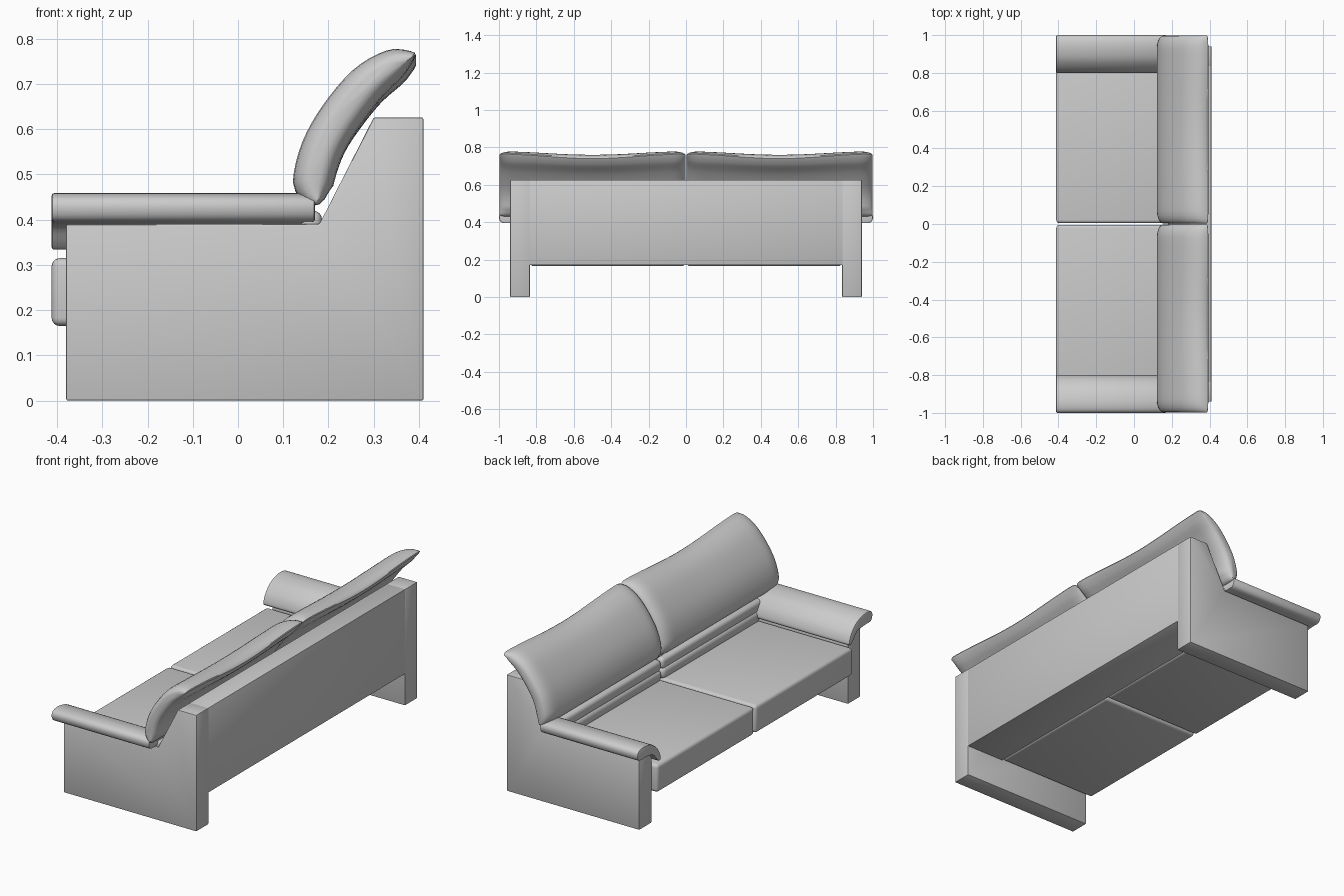
import bpy, bmesh, math
from mathutils import Vector

cube = bpy.data.objects.get("Cube")
if cube:
    bpy.data.objects.remove(cube, do_unlink=True)

grey = bpy.data.materials.new("neutral grey")
grey.use_nodes = True
COLOUR = (0.6, 0.6, 0.6, 1)
grey.diffuse_color = COLOUR
grey.node_tree.nodes["Principled BSDF"].inputs["Base Color"].default_value = COLOUR


def loft(name, rings, bevel=0.0, segments=2):
    """Skin a list of closed rings, cap both ends and soften the edges."""
    bm = bmesh.new()
    loops = [[bm.verts.new(p) for p in ring] for ring in rings]
    n = len(loops[0])
    for a, b in zip(loops, loops[1:]):
        for i in range(n):
            j = (i + 1) % n
            bm.faces.new((a[i], a[j], b[j], b[i]))
    bm.faces.new(loops[0])
    bm.faces.new(loops[-1])
    bmesh.ops.recalc_face_normals(bm, faces=bm.faces)
    mesh = bpy.data.meshes.new(name)
    bm.to_mesh(mesh)
    bm.free()
    mesh.materials.append(grey)
    ob = bpy.data.objects.new(name, mesh)
    bpy.context.collection.objects.link(ob)
    bpy.ops.object.select_all(action="DESELECT")
    ob.select_set(True)
    bpy.context.view_layer.objects.active = ob
    if bevel:
        mod = ob.modifiers.new("soft edges", "BEVEL")
        mod.width, mod.segments = bevel, segments
        mod.limit_method, mod.angle_limit = "ANGLE", math.radians(30)
        bpy.ops.object.modifier_apply(modifier=mod.name)
    bpy.ops.object.shade_smooth_by_angle(angle=math.radians(40))
    return ob


def prism_y(name, xz, y0, y1, bevel, segments=2):
    return loft(name, [[(x, y, z) for x, z in xz] for y in (y0, y1)], bevel, segments)


def box_xz(x0, x1, z0, z1):
    return [(x0, z0), (x1, z0), (x1, z1), (x0, z1)]


def smooth_path(points, steps, closed=False):
    """Catmull-Rom curve through the points."""
    pts = [Vector(p) for p in points]
    n = len(pts)
    pick = (lambda i: pts[i % n]) if closed else (lambda i: pts[min(max(i, 0), n - 1)])
    out = []
    for i in range(n if closed else n - 1):
        a, b, c, d = (pick(i + k) for k in (-1, 0, 1, 2))
        for s in range(steps):
            t = s / steps
            out.append(0.5 * (2 * b + (c - a) * t + (2 * a - 5 * b + 4 * c - d) * t ** 2
                              + (3 * b - a - 3 * c + d) * t ** 3))
    return out if closed else out + [pts[-1]]


# Frame: two end panels and the sloping back between them
SIDE = [(-0.38, 0), (0.41, 0), (0.41, 0.626), (0.30, 0.626), (0.18, 0.39), (-0.38, 0.39)]
BACK = [(0.18, 0.17), (0.41, 0.17), (0.41, 0.626), (0.30, 0.626), (0.18, 0.39)]
prism_y("back_frame", BACK, -0.84, 0.84, 0.004)

# Draped arm pad section (y, z): thick outer lip, curling down on the inside
ARM = smooth_path([(1.0, 0.428), (0.985, 0.452), (0.935, 0.458), (0.87, 0.44), (0.82, 0.395),
                   (0.80, 0.345), (0.815, 0.334), (0.835, 0.35), (0.87, 0.386), (0.93, 0.395),
                   (0.985, 0.398)], 4, closed=True)

# Back cushion centre line (x, z) and half thickness along it
SPINE = smooth_path([(0.172, 0.432), (0.166, 0.48), (0.186, 0.555), (0.225, 0.625),
                     (0.285, 0.70), (0.345, 0.745), (0.392, 0.767)], 4)


def half_thickness(s):
    return 0.047 * (1 - abs(2 * s - 0.8) ** 3 / 2.4) * min(1, math.sqrt(max(0, s * 6 + 0.04)),
                                                          math.sqrt((1 - s) * 7 + 0.05))


def cushion_ring(t, side):
    """One section of the back cushion, t running from the inner to the outer end."""
    edge = min(t, 1 - t)
    fat = 0.25 + 0.75 * math.sqrt(1 - (1 - min(edge / 0.07, 1)) ** 2)
    tuck = 0.05 * (1 - math.sqrt(1 - (1 - min(edge / 0.03, 1)) ** 2))
    sag = 0.024 * math.sin(math.pi * t) ** 2
    front, rear = [], []
    last = len(SPINE) - 1
    middle = SPINE[last // 2]
    for i, p in enumerate(SPINE):
        s = i / last
        d = (SPINE[min(i + 1, last)] - SPINE[max(i - 1, 0)]).normalized()
        normal = Vector((-d.y, d.x))
        c = p.lerp(middle, tuck) - Vector((0, sag * s * s))
        w = half_thickness(s) * fat
        front.append(c + normal * w)
        rear.append(c - normal * w)
    y = side * (0.002 + 0.996 * t)
    return [(p.x, y, p.y) for p in front + rear[::-1]]


STATIONS = [0, 0.004, 0.012, 0.025, 0.045, 0.07] + [0.1 + 0.08 * i for i in range(6)]
STATIONS += [1 - t for t in reversed(STATIONS[:-1])]

for side, label in ((1, "left"), (-1, "right")):
    prism_y(label + "_end_panel", SIDE, side * 0.835, side * 0.94, 0.004)
    loft(label + "_arm_pad", [[(x, side * p.x, p.y) for p in ARM] for x in (-0.412, 0.17)],
         0.008)
    prism_y(label + "_seat_cushion", box_xz(-0.412, 0.185, 0.165, 0.315),
            side * 0.004, side * 0.832, 0.018, 4)
    # Two soft rolls closing the gap below the back cushion
    prism_y(label + "_lower_back_roll", box_xz(0.135, 0.2, 0.305, 0.37),
            side * 0.004, side * 0.832, 0.025, 4)
    prism_y(label + "_upper_back_roll", box_xz(0.14, 0.186, 0.36, 0.42),
            side * 0.004, side * 0.93, 0.02, 4)
    loft(label + "_back_cushion", [cushion_ring(t, side) for t in STATIONS])
